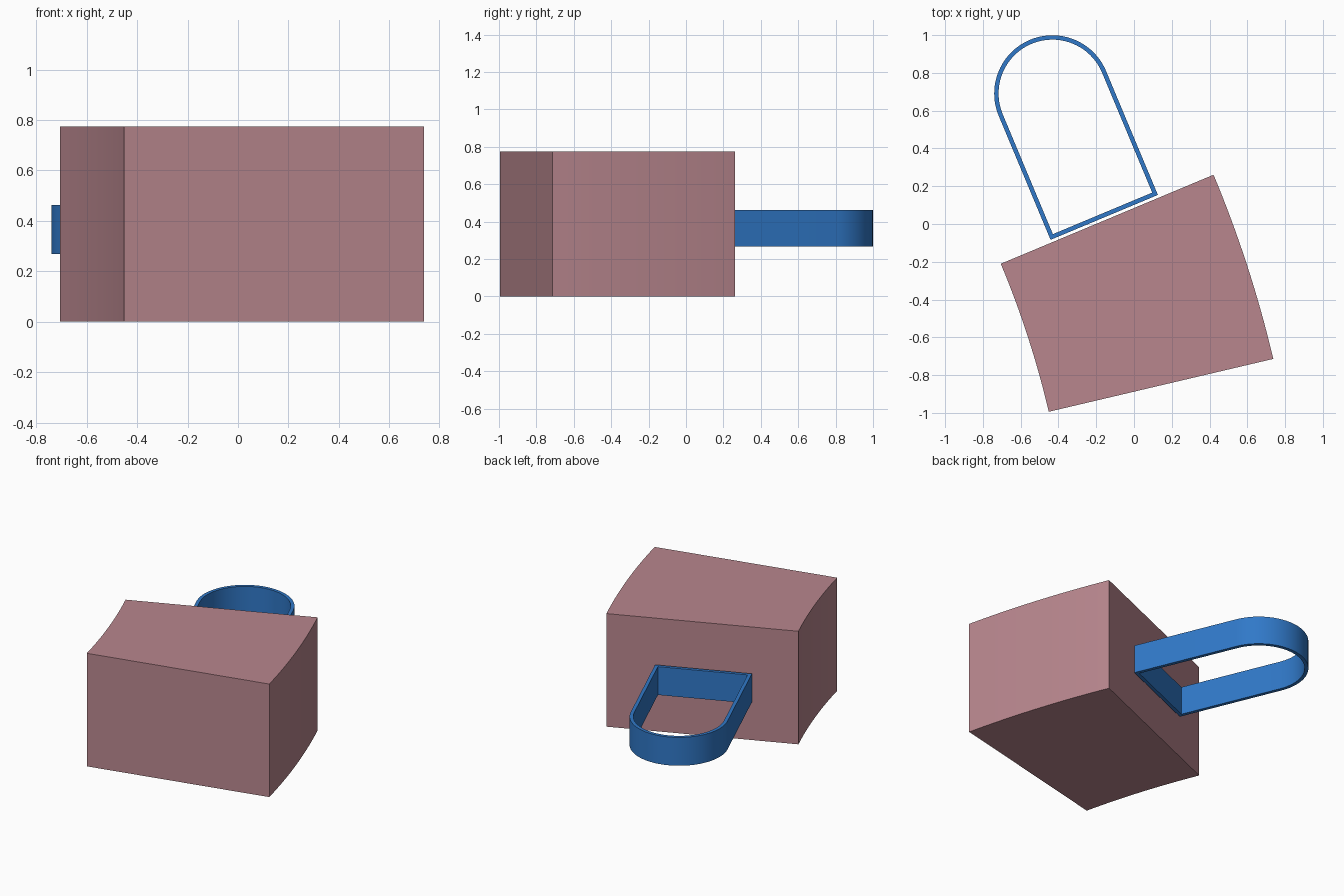
import bpy, bmesh
from math import radians, cos, sin, pi

if "Cube" in bpy.data.objects:
    bpy.data.objects.remove(bpy.data.objects["Cube"])

TILT = radians(22.7)


def material(name, color):
    m = bpy.data.materials.new(name)
    m.diffuse_color = (*color, 1)
    m.use_nodes = True
    m.node_tree.nodes["Principled BSDF"].inputs["Base Color"].default_value = m.diffuse_color
    return m


def arc(cx, cy, r, a0, a1, n):
    return [(cx + r * cos(a0 + (a1 - a0) * i / n),
             cy + r * sin(a0 + (a1 - a0) * i / n)) for i in range(n + 1)]


def extrude(name, outer, z0, z1, mat, inner=None):
    """Solid prism, or a closed band when an inner outline is given."""
    bm = bmesh.new()

    def ring(pts, z):
        return [bm.verts.new((x, y, z)) for x, y in pts]

    def bridge(a, b):
        for i in range(len(a)):
            j = (i + 1) % len(a)
            bm.faces.new((a[i], a[j], b[j], b[i]))

    lo, hi = ring(outer, z0), ring(outer, z1)
    bridge(lo, hi)
    if inner:
        ilo, ihi = ring(inner, z0), ring(inner, z1)
        bridge(ihi, ilo)
        bridge(hi, ihi)
        bridge(ilo, lo)
    else:
        bm.faces.new(lo[::-1])
        bm.faces.new(hi)
    bmesh.ops.recalc_face_normals(bm, faces=bm.faces)
    mesh = bpy.data.meshes.new(name)
    bm.to_mesh(mesh)
    bm.free()
    mesh.materials.append(mat)
    ob = bpy.data.objects.new(name, mesh)
    bpy.context.collection.objects.link(ob)
    bpy.ops.object.select_all(action='DESELECT')
    ob.select_set(True)
    bpy.context.view_layer.objects.active = ob
    bpy.ops.object.shade_smooth_by_angle(angle=radians(30))
    return ob


# Main block: a sector of a wide ring, with two concentric curved sides
A0, CX, CY = radians(13.25), -5.318, -2.14
block = (arc(CX, CY, 6.221, A0, TILT, 16) + arc(CX, CY, 5.0, TILT, A0, 16))
extrude("main_block", block, 0, 0.775, material("dusty_pink", (0.48, 0.24, 0.27)))


# Loop handle: thin U-shaped band closed by a flat bar next to the block
def loop_outline(inset):
    r, base = 0.308 - inset, -0.711 + inset
    local = [(-r, base), (r, base)] + arc(0, 0, r, 0, pi, 48)
    c, s = cos(TILT), sin(TILT)
    return [(-0.432 + x * c - y * s, 0.691 + x * s + y * c) for x, y in local]


extrude("loop_handle", loop_outline(0), 0.268, 0.462,
        material("blue", (0.03, 0.19, 0.58)), loop_outline(0.023))
